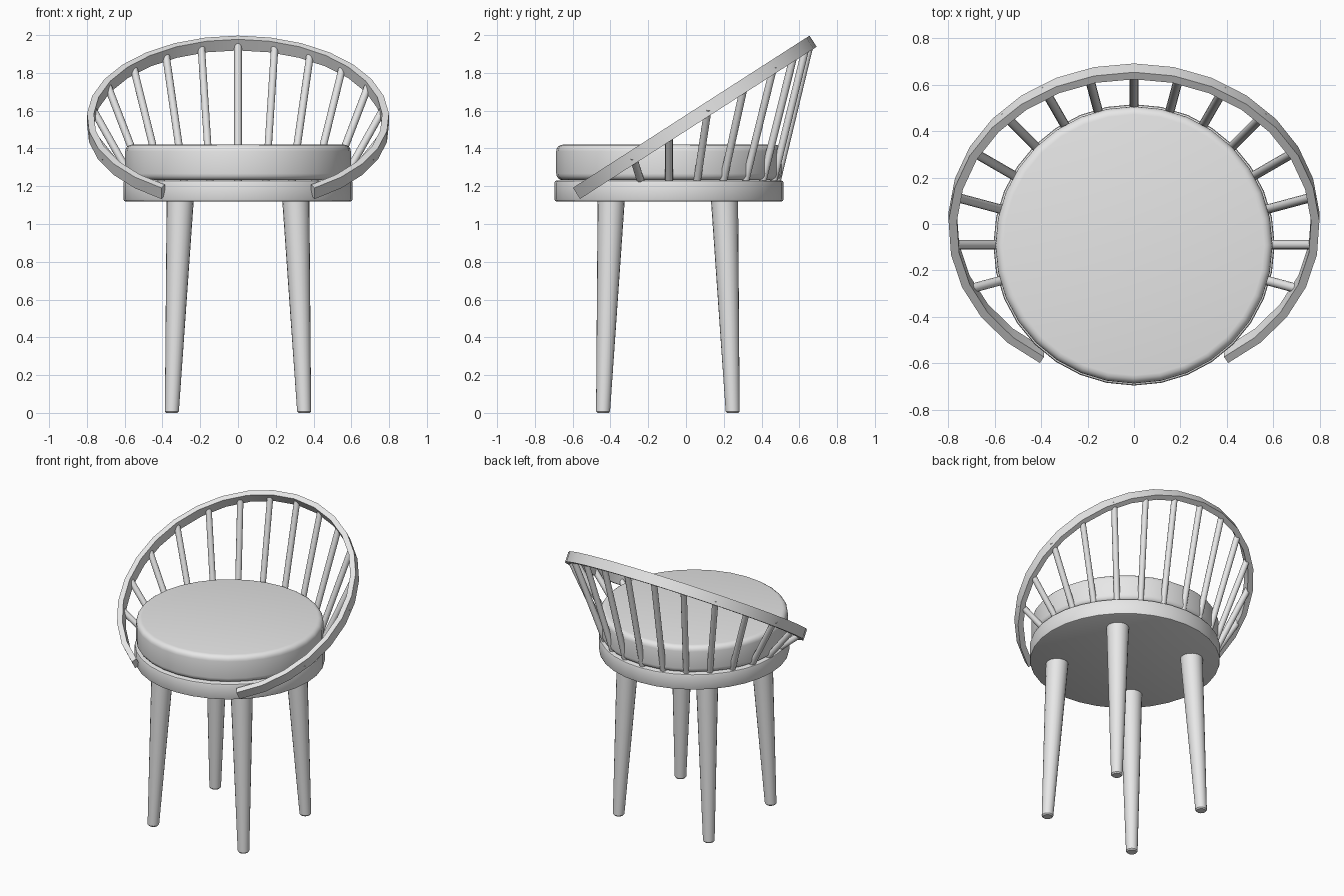
import bpy, bmesh
from math import sin, cos, pi, radians, sqrt, atan
from mathutils import Vector

if "Cube" in bpy.data.objects:
    bpy.data.objects.remove(bpy.data.objects["Cube"])

grey = bpy.data.materials.new("plain_grey")
grey.use_nodes = True
grey.diffuse_color = (0.8, 0.8, 0.8, 1)
grey.node_tree.nodes["Principled BSDF"].inputs["Base Color"].default_value = (0.8, 0.8, 0.8, 1)

SEAT_Y = -0.09


def loft(name, rings, angle=35):
    """Skin a list of equal closed rings, with flat caps at both ends."""
    bm = bmesh.new()
    loops = [[bm.verts.new(p) for p in ring] for ring in rings]
    n = len(loops[0])
    for a, b in zip(loops, loops[1:]):
        for i in range(n):
            j = (i + 1) % n
            bm.faces.new((a[i], a[j], b[j], b[i]))
    bm.faces.new(loops[0][::-1])
    bm.faces.new(loops[-1])
    bmesh.ops.recalc_face_normals(bm, faces=bm.faces)
    mesh = bpy.data.meshes.new(name)
    bm.to_mesh(mesh)
    bm.free()
    mesh.materials.append(grey)
    obj = bpy.data.objects.new(name, mesh)
    bpy.context.collection.objects.link(obj)
    bpy.ops.object.select_all(action='DESELECT')
    obj.select_set(True)
    bpy.context.view_layer.objects.active = obj
    bpy.ops.object.shade_smooth_by_angle(angle=radians(angle))
    return obj


def circle(centre, r, n, u=Vector((1, 0, 0)), v=Vector((0, 1, 0))):
    return [Vector(centre) + r * (u * cos(2 * pi * i / n) + v * sin(2 * pi * i / n))
            for i in range(n)]


def disc(name, r, z0, z1, bevel, steps, n=32):
    """Round slab with rounded rims."""
    arc = [(r - bevel + bevel * sin(pi / 2 * k / steps),
            bevel - bevel * cos(pi / 2 * k / steps)) for k in range(steps + 1)]
    prof = [(a, z0 + h) for a, h in arc] + [(a, z1 - h) for a, h in reversed(arc)]
    return loft(name, [circle((0, SEAT_Y, z), a, n) for a, z in prof], 40)


# Seat board and cushion
disc("seat_base", 0.606, 1.12, 1.23, 0.01, 2)
disc("seat_cushion", 0.597, 1.232, 1.42, 0.035, 4)

# Four tapered, splayed legs
for sx, side in ((1, "left"), (-1, "right")):
    for sy, end in ((-1, "front"), (1, "back")):
        rings = []
        for z, r, spread in ((0, 0.03, 0.35), (0.008, 0.037, 0.35), (1.13, 0.072, 0.306)):
            rings.append(circle((sx * spread, SEAT_Y - 0.006 + sy * spread * 0.98, z), r, 20))
        loft(f"leg_{end}_{side}", rings)

# Tilted open hoop forming the back and arms
TILT = atan(0.643)
HOOP_Z, HOOP_R = 1.535, 0.782
ax_x = Vector((1, 0, 0))
ax_b = Vector((0, cos(TILT), sin(TILT)))
ax_n = Vector((0, -sin(TILT), cos(TILT)))
half_arc, segs = radians(149.5), 24
rings = []
for i in range(segs + 1):
    t = -half_arc + 2 * half_arc * i / segs
    out = ax_x * sin(t) + ax_b * cos(t)
    mid = Vector((0, 0, HOOP_Z)) + out * HOOP_R
    rings.append([mid + out * a * 0.018 + ax_n * b * 0.035
                  for a, b in ((-1, -1), (1, -1), (1, 1), (-1, 1))])
loft("back_hoop", rings, 30)

# Spindles fan out radially from the seat rim up to the hoop
half_depth = HOOP_R * cos(TILT)
for k in range(-7, 8):
    t = radians(15 * k)
    dx, dy = sin(t), cos(t)
    # distance along the radial line to the hoop, seen from above
    qa = (dx / HOOP_R) ** 2 + (dy / half_depth) ** 2
    qb = SEAT_Y * dy / half_depth ** 2
    qc = (SEAT_Y / half_depth) ** 2 - 1
    d = (-qb + sqrt(qb * qb - qa * qc)) / qa
    y = SEAT_Y + d * dy
    top = Vector((d * dx, y, HOOP_Z + y * 0.643))
    foot = Vector((0.57 * dx, SEAT_Y + 0.57 * dy, 1.22))
    axis = (top - foot).normalized()
    u = axis.cross(Vector((dx, dy, 0))).normalized()
    v = axis.cross(u)
    loft(f"spindle_{k + 8}", [circle(foot, 0.02, 12, u, v), circle(top, 0.02, 12, u, v)])
